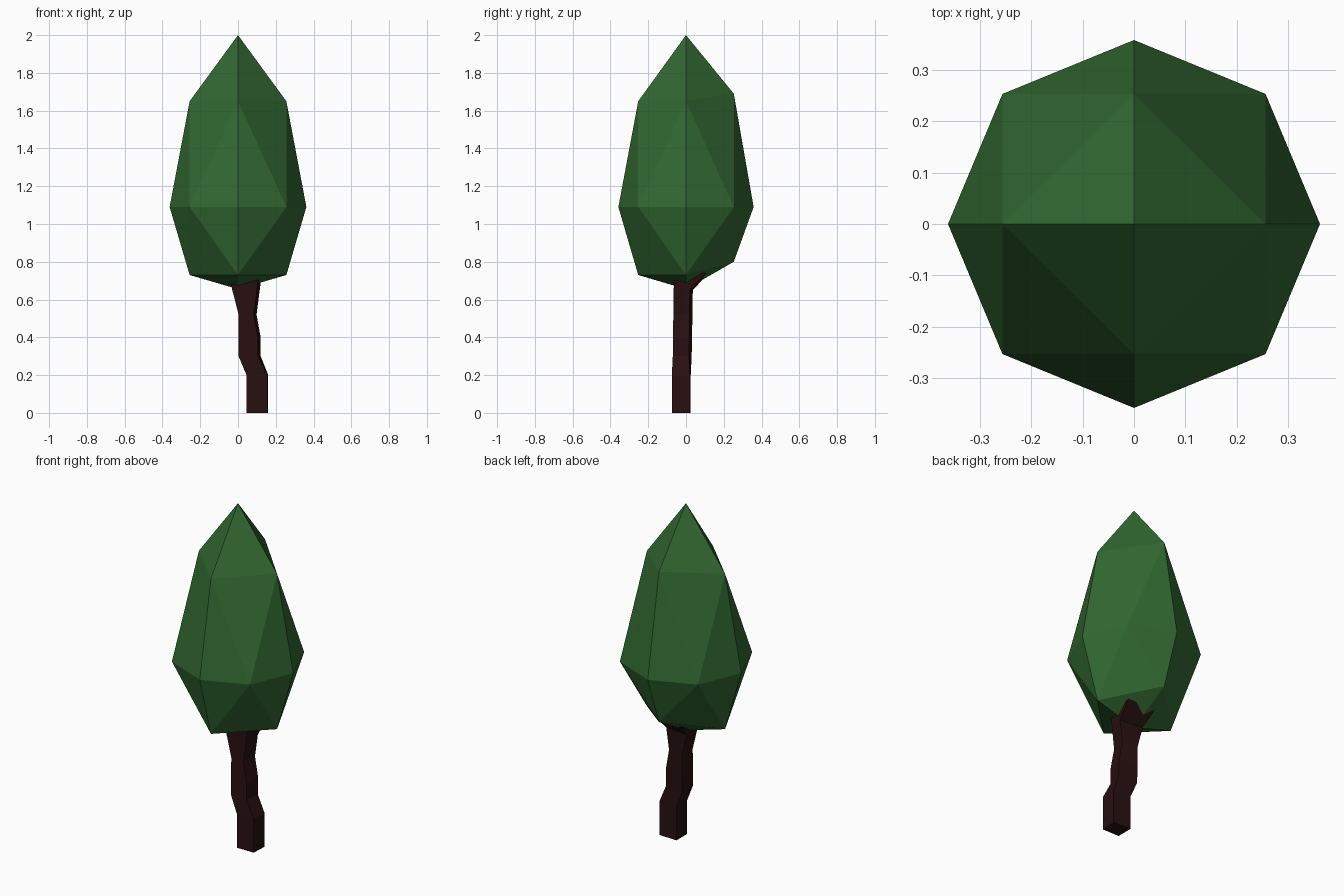
import bpy
import bmesh
from math import cos, sin, pi

default = bpy.data.objects.get("Cube")
if default:
    bpy.data.objects.remove(default, do_unlink=True)


def material(name, rgb):
    mat = bpy.data.materials.new(name)
    mat.use_nodes = True
    mat.diffuse_color = (*rgb, 1)
    mat.node_tree.nodes["Principled BSDF"].inputs["Base Color"].default_value = (*rgb, 1)
    return mat


def finish(bm, name, mat):
    bmesh.ops.recalc_face_normals(bm, faces=bm.faces[:])
    mesh = bpy.data.meshes.new(name)
    bm.to_mesh(mesh)
    bm.free()
    mesh.materials.append(mat)
    obj = bpy.data.objects.new(name, mesh)
    bpy.context.collection.objects.link(obj)
    return obj


leaf_green = material("leaf green", (0.032, 0.140, 0.032))
bark_brown = material("bark brown", (0.021, 0.005, 0.0055))

# Crown: faceted hull around two poles, an eight-sided waist and two four-sided rings
bm = bmesh.new()
for z in (0.655, 2.0):
    bm.verts.new((0, 0, z))
for i in range(8):
    a = i * pi / 4
    bm.verts.new((0.362 * cos(a), 0.358 * sin(a), 1.09))
for i in range(4):
    a = i * pi / 2
    back = i == 1
    x, y = 0.256 * cos(a), 0.253 * sin(a)
    bm.verts.new((x, y, 1.69 if back else 1.65))
    bm.verts.new((x, y, 0.80 if back else 0.73))
bmesh.ops.convex_hull(bm, input=bm.verts[:])
finish(bm, "crown", leaf_green)

# Trunk: crooked four-sided column; each ring is z, left edge, right edge, front, back
rings = [
    (0.00, 0.045, 0.160, -0.075, 0.025),
    (0.20, 0.045, 0.160, -0.075, 0.025),
    (0.30, 0.003, 0.120, -0.070, 0.030),
    (0.40, 0.003, 0.120, -0.069, 0.032),
    (0.52, 0.003, 0.098, -0.067, 0.034),
    (0.65, -0.030, 0.115, -0.065, 0.036),
    (0.74, -0.052, 0.126, -0.064, 0.120),
]
bm = bmesh.new()
loops = []
for z, x0, x1, y0, y1 in rings:
    skew = 0.015 if z > 0.25 else 0.005
    corners = [(x0, y0), (x1 - skew, y0), (x1, y1 - skew), (x0, y1)]
    loops.append([bm.verts.new((x, y, z)) for x, y in corners])
for low, high in zip(loops, loops[1:]):
    for i in range(4):
        j = (i + 1) % 4
        bm.faces.new((low[i], low[j], high[j], high[i]))
bm.faces.new(loops[0])
bm.faces.new(loops[-1])
finish(bm, "trunk", bark_brown)
